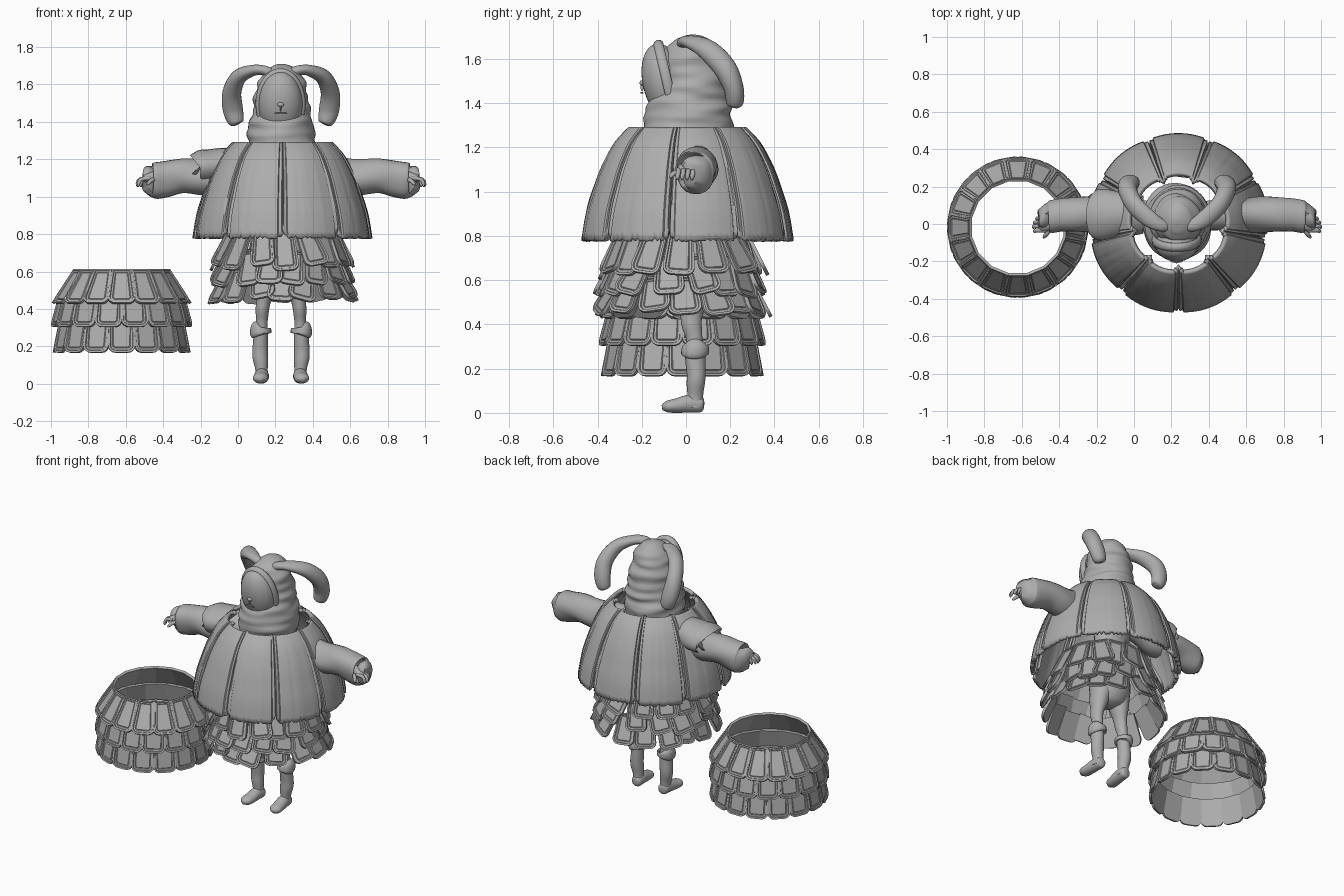
import bpy, bmesh, math, random
from math import sin, cos, pi
from mathutils import Vector, noise

if "Cube" in bpy.data.objects:
    bpy.data.objects.remove(bpy.data.objects["Cube"])

random.seed(4)
CX = 0.23                       # centre line of the figure
mat = bpy.data.materials.new("plain grey")
mat.diffuse_color = (0.42, 0.42, 0.42, 1)
mat.use_nodes = True
mat.node_tree.nodes["Principled BSDF"].inputs["Base Color"].default_value = mat.diffuse_color


def finish(bm, name, angle=40):
    """Turn a bmesh into a smooth-by-angle object."""
    me = bpy.data.meshes.new(name)
    bm.to_mesh(me)
    bm.free()
    me.materials.append(mat)
    ob = bpy.data.objects.new(name, me)
    bpy.context.collection.objects.link(ob)
    bpy.ops.object.select_all(action='DESELECT')
    ob.select_set(True)
    bpy.context.view_layer.objects.active = ob
    bpy.ops.object.shade_smooth_by_angle(angle=math.radians(angle))
    return ob


def spline(rows, steps):
    """Catmull-Rom through rows of numbers."""
    out = []
    for i in range(len(rows) - 1):
        p = [rows[max(0, min(len(rows) - 1, i + k))] for k in (-1, 0, 1, 2)]
        for s in range(steps):
            t = s / steps
            out.append([b + .5 * t * (c - a + t * (2*a - 5*b + 4*c - d + t * (3*(b - c) + d - a)))
                        for a, b, c, d in zip(*p)])
    return out + [list(rows[-1])]


def loft(name, rows, ref=(0, 1, 0), side=1, sides=24, steps=6, wrinkle=0.0, freq=12, capped=True):
    """Tube through rows (x, y, z, a, b); x is measured from the centre line, side mirrors it."""
    rows = spline(rows, steps)
    pts = [Vector(r[:3]) for r in rows]
    bm = bmesh.new()
    rings = []
    for i, r in enumerate(rows):
        t = (pts[min(i + 1, len(pts) - 1)] - pts[max(i - 1, 0)]).normalized()
        u = t.cross(Vector(ref)).normalized()
        v = u.cross(t)
        ring = []
        for k in range(sides):
            a = 2 * pi * k / sides
            d = u * cos(a) * max(r[3], .002) + v * sin(a) * max(r[4], .002)
            p = pts[i] + d
            if wrinkle:
                p += d.normalized() * wrinkle * noise.noise(Vector((p.x * 5, p.y * 5, p.z * freq)))
            ring.append(bm.verts.new((CX + side * p.x, p.y, p.z)))
        rings.append(ring)
    for A, B in zip(rings, rings[1:]):
        for k in range(sides):
            bm.faces.new((A[k], A[k - 1], B[k - 1], B[k]))
    if capped:
        bm.faces.new(rings[0])
        bm.faces.new(rings[-1])
    bmesh.ops.recalc_face_normals(bm, faces=bm.faces)
    return finish(bm, name, 60)


def tile(bm, origin, u, v, n, wt, wb, length, thick=0.016):
    """Shingle with rounded lower corners, a raised rim and a stitched groove."""
    c = wb * 0.27
    right = [(wt / 2, 0)] + [(wb / 2 - c + c * cos(a), length - c + c * sin(a))
                             for a in (0, pi / 8, pi / 4, 3 * pi / 8, pi / 2)]
    outline = right + [(-x, y) for x, y in reversed(right)]
    back = [bm.verts.new(origin + u * x + v * y) for x, y in outline]
    front = [bm.verts.new(w.co + n * thick) for w in back]
    m = len(back)
    face = bm.faces.new(front)
    faces = [face, bm.faces.new(back[::-1])]
    faces += [bm.faces.new((back[i], back[(i + 1) % m], front[(i + 1) % m], front[i])) for i in range(m)]
    bmesh.ops.recalc_face_normals(bm, faces=faces)
    for width, depth in ((.011, 0), (.003, -.006), (.010, 0), (.003, -.003), (.003, .003)):
        bmesh.ops.inset_region(bm, faces=[face], thickness=width, depth=depth)


def skirt(name, cx, cy, tiers, count, lean=0.0, jitter=0.0, cover=1.03):
    """Tiers of shingles; each tier is (z top, r top, z bottom, r bottom)."""
    for j, (z0, r0, z1, r1) in enumerate(tiers):
        bm = bmesh.new()
        for k in range(count):
            a = 2 * pi * (k + .5 * (j % 2)) / count - pi / 2
            out, tan = Vector((cos(a), sin(a), 0)), Vector((-sin(a), cos(a), 0))
            r = r1 + random.uniform(-1, 1) * jitter * .1
            v = out * (r - r0) + Vector((0, 0, z1 - z0 + random.uniform(-1, 1) * jitter * .1))
            length = v.length
            v.normalize()
            n = tan.cross(v) * -1
            if n.dot(out) < 0:
                n = -n
            s = lean * sin(3 * a + j) + random.uniform(-jitter, jitter)
            u, w = tan * cos(s) - v * sin(s), v * cos(s) + tan * sin(s)
            step = 2 * math.tan(pi / count) * cover
            tile(bm, Vector((cx, cy, z0)) + out * r0, u, w, n, step * r0, step * r, length)
        finish(bm, f"{name}_tier_{j + 1}", 30)


# Separate shingle skirt standing beside the figure
skirt("spare_skirt", -.622, -.017,
      [(.605, .245, .425, .360), (.46, .318, .302, .360), (.345, .318, .165, .353)], 16)

# Skirt worn by the figure, its shingles swinging loosely
skirt("worn_skirt", .24, -.018,
      [(.84, .27, .615, .365), (.71, .29, .525, .375), (.61, .30, .438, .385)], 16, .16, .16, .98)

# Cape of nine bulging panels with seams and a ragged hem
profile = spline([(1.293, .258), (1.25, .30), (1.2, .337), (1.1, .387), (1.0, .422), (.9, .452), (.78, .472)], 3)
bm = bmesh.new()
ts = [0, .015, .03, .07, .085] + [.085 + .83 * i / 20 for i in range(1, 20)] + [.915, .93, .97, .985]
grid = []
for panel in range(9):
    tear = random.uniform(.02, .07)
    for i, t in enumerate(ts):
        a = -pi / 2 + (panel + t) * 2 * pi / 9
        edge = min(t, 1 - t)
        off = -.022 if edge < .005 else (-.004 if edge < .075 else .004 + .006 * sin(pi * t))
        hem = .776 + (.02 * random.random() if i % 2 else .004 * random.random())
        hem += tear * max(0, 1 - edge / .06)
        col = []
        for z, r in profile:
            f = (1.293 - z) / (1.293 - .78)
            zz = 1.293 - f * (1.293 - hem)
            col.append(bm.verts.new((.238 + (r + off) * cos(a), .004 + (r + off) * sin(a), zz)))
        grid.append(col)
for A, B in zip(grid, grid[1:] + grid[:1]):
    for k in range(len(profile) - 1):
        bm.faces.new((A[k], A[k + 1], B[k + 1], B[k]))
bmesh.ops.recalc_face_normals(bm, faces=bm.faces)
cape = finish(bm, "panelled_cape", 35)
solid = cape.modifiers.new("thickness", 'SOLIDIFY')
solid.thickness, solid.offset = .024, -1

# Wrinkled hood
loft("hood", [(0, .02, 1.2, .17, .19), (0, .012, 1.3, .182, .205), (0, .02, 1.4, .166, .18),
              (0, .03, 1.5, .148, .155), (0, .025, 1.6, .13, .135), (0, .012, 1.67, .088, .095),
              (0, .005, 1.70, .045, .05), (0, .003, 1.708, .004, .004)],
     sides=48, steps=9, wrinkle=.02, freq=22)

# Smooth face mask, hood rim, nose and mouth
TILT = math.radians(13)


def ball(name, loc, scale, tilt=0.0):
    bm = bmesh.new()
    bmesh.ops.create_uvsphere(bm, u_segments=32, v_segments=20, radius=1)
    ob = finish(bm, name, 80)
    ob.location, ob.scale, ob.rotation_euler = loc, scale, (tilt, 0, 0)
    return ob


ball("face_mask", (.228, -.098, 1.495), (.118, .098, .178), TILT)
ball("nose", (.228, -.198, 1.492), (.017, .012, .012))
ball("nose_bridge", (.228, -.198, 1.475), (.004, .008, .02))
ball("mouth", (.228, -.199, 1.447), (.035, .008, .003))
bpy.ops.mesh.primitive_torus_add(major_segments=48, minor_segments=10, major_radius=.15, minor_radius=.018,
                                 location=(.228, -.085, 1.495), rotation=(pi / 2 + TILT, 0, 0))
rim = bpy.context.object
rim.name = "hood_rim"
rim.scale = (.80, 1.17, 1.3)
rim.data.materials.append(mat)
bpy.ops.object.shade_smooth_by_angle(angle=1.4)

# Torso and hips hidden under the cape
loft("torso", [(0, .035, .50, .03, .03), (0, .035, .53, .10, .08), (0, .035, .64, .145, .11),
               (0, .04, .8, .12, .09), (0, .05, 1.05, .13, .09), (0, .05, 1.22, .11, .08)], wrinkle=.01)

for s, word in ((-1, "left"), (1, "right")):
    # Drooping ears, curling out, back and down
    loft(word + "_ear", [(.05, -.01, 1.655, .03, .03), (.09, -.005, 1.675, .026, .035), (.15, .03, 1.675, .03, .045),
                         (.225, .10, 1.64, .042, .05), (.262, .175, 1.56, .05, .052), (.258, .215, 1.47, .054, .045),
                         (.24, .222, 1.40, .042, .038), (.235, .222, 1.385, .015, .015)], side=s)
    # Arm and puffy sleeve
    loft(word + "_sleeve", [(.08, .05, 1.15, .07, .07), (.28, .045, 1.12, .085, .085), (.42, .045, 1.10, .095, .095),
                            (.53, .045, 1.10, .092, .092), (.62, .045, 1.09, .088, .095), (.675, .04, 1.085, .088, .092),
                            (.69, .038, 1.085, .07, .075), (.665, .03, 1.09, .045, .045)],
         ref=(0, 0, 1), side=s, wrinkle=.022, freq=9)
    # Hand, fingers and thumb
    loft(word + "_hand", [(.62, .01, 1.10, .035, .03), (.68, .005, 1.105, .04, .03), (.715, 0, 1.10, .042, .026),
                          (.735, -.002, 1.09, .03, .018)], ref=(0, 0, 1), side=s, sides=14)
    for f in range(4):
        y, e = .032 - .022 * f, (.0, .012, .018, .012)[f]
        loft(f"{word}_finger_{f + 1}", [(.70, y, 1.10, .012, .013), (.735 + e, y, 1.092, .011, .011),
                                       (.75 + e, y - .004, 1.068, .009, .01), (.748 + e, y - .006, 1.053, .004, .004)],
             ref=(0, 1, 0), side=s, sides=10, steps=4)
    loft(word + "_thumb", [(.67, -.015, 1.095, .014, .014), (.695, -.05, 1.085, .012, .012),
                           (.71, -.068, 1.07, .009, .009), (.715, -.074, 1.062, .003, .003)],
         ref=(0, 0, 1), side=s, sides=10, steps=4)
    # Leg, boot shaft, boot cuff and foot
    loft(word + "_leg", [(.108, .045, .26, .036, .036), (.103, .035, .34, .032, .038), (.098, .025, .42, .036, .046),
                         (.082, .03, .52, .06, .07), (.07, .035, .64, .072, .09)], side=s, wrinkle=.008)
    loft(word + "_boot_shaft", [(.103, .04, .025, .036, .04), (.105, .043, .09, .036, .038), (.11, .046, .17, .042, .043),
                                (.11, .043, .24, .037, .043), (.11, .04, .29, .042, .048)], side=s, wrinkle=.008)
    loft(word + "_boot_cuff", [(.11, .04, .258, .04, .045), (.112, .04, .266, .054, .059), (.112, .04, .285, .057, .062),
                               (.112, .04, .302, .053, .058), (.11, .04, .306, .036, .04)], side=s, wrinkle=.012)
    loft(word + "_foot", [(.10, .082, .036, .012, .015), (.10, .07, .037, .033, .034), (.103, .02, .042, .038, .041),
                          (.108, -.04, .033, .040, .033), (.112, -.085, .028, .037, .026), (.113, -.108, .024, .014, .012)],
         ref=(0, 0, 1), side=s)

# Wide shoulder cuff showing outside the cape on one side only
loft("shoulder_cuff", [(.18, .05, 1.17, .10, .08), (.30, .05, 1.165, .12, .092), (.39, .05, 1.16, .135, .092),
                       (.435, .05, 1.16, .13, .088), (.43, .05, 1.155, .09, .07)],
     ref=(0, 0, 1), side=-1, wrinkle=.015, capped=False)
